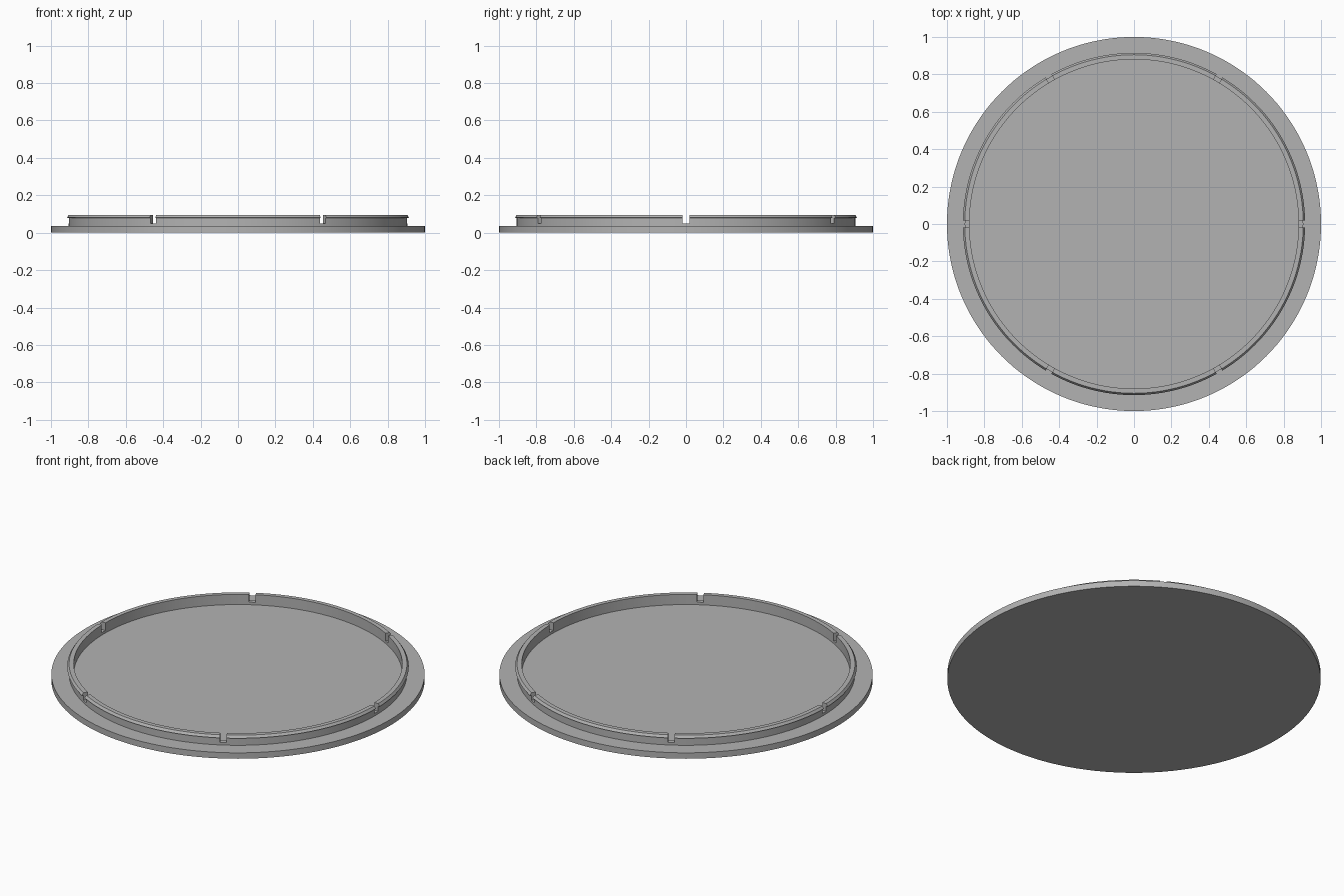
import bpy, bmesh, math
from mathutils import Matrix, Vector

if "Cube" in bpy.data.objects:
    bpy.data.objects.remove(bpy.data.objects["Cube"], do_unlink=True)

SEGMENTS = 144
BASE_TOP = 0.035
SLOT_FLOOR = 0.05
RIM_TOP = 0.095

# Single grey plastic
grey = bpy.data.materials.new("grey_plastic")
grey.use_nodes = True
colour = (0.45, 0.45, 0.45, 1)
grey.diffuse_color = colour
grey.node_tree.nodes["Principled BSDF"].inputs["Base Color"].default_value = colour


def make_object(name, bm):
    bmesh.ops.recalc_face_normals(bm, faces=bm.faces)
    mesh = bpy.data.meshes.new(name)
    bm.to_mesh(mesh)
    bm.free()
    mesh.materials.append(grey)
    obj = bpy.data.objects.new(name, mesh)
    bpy.context.collection.objects.link(obj)
    return obj


def activate(obj):
    bpy.ops.object.select_all(action='DESELECT')
    obj.select_set(True)
    bpy.context.view_layer.objects.active = obj


def revolve(name, profile):
    """Spin a closed (radius, height) profile around z."""
    bm = bmesh.new()
    verts = [bm.verts.new((r, 0, z)) for r, z in profile]
    edges = [bm.edges.new((v, verts[(i + 1) % len(verts)])) for i, v in enumerate(verts)]
    bmesh.ops.spin(bm, geom=verts + edges, axis=(0, 0, 1), cent=(0, 0, 0),
                   angle=math.tau, steps=SEGMENTS, use_merge=True)
    bmesh.ops.remove_doubles(bm, verts=bm.verts, dist=1e-5)
    return make_object(name, bm)


# Flat round base
bm = bmesh.new()
bmesh.ops.create_cone(bm, cap_ends=True, segments=SEGMENTS, radius1=1, radius2=1,
                      depth=BASE_TOP, matrix=Matrix.Translation((0, 0, BASE_TOP / 2)))
base = make_object("base_disc", bm)

# Raised rim with a small snap lip around its outer edge
rim = revolve("snap_rim", [(0.88, BASE_TOP - 0.005), (0.905, BASE_TOP - 0.005),
                           (0.905, 0.078), (0.915, 0.081),
                           (0.905, RIM_TOP), (0.88, RIM_TOP)])

# Six evenly spaced slots cut down into the rim
bm = bmesh.new()
for i in range(6):
    place = (Matrix.Rotation(i * math.tau / 6, 4, 'Z')
             @ Matrix.Translation((0.9, 0, SLOT_FLOOR + 0.05))
             @ Matrix.Diagonal(Vector((0.1, 0.035, 0.1, 1))))
    bmesh.ops.create_cube(bm, size=1, matrix=place)
cutter = make_object("slot_cutter", bm)
cutter.hide_render = True

slots = rim.modifiers.new("slots", 'BOOLEAN')
slots.operation = 'DIFFERENCE'
slots.solver = 'EXACT'
slots.object = cutter
activate(rim)
bpy.ops.object.modifier_apply(modifier=slots.name)
bpy.data.objects.remove(cutter, do_unlink=True)

# Smooth round walls, crisp edges
for obj in (base, rim):
    activate(obj)
    bpy.ops.object.shade_smooth_by_angle(angle=math.radians(15))
